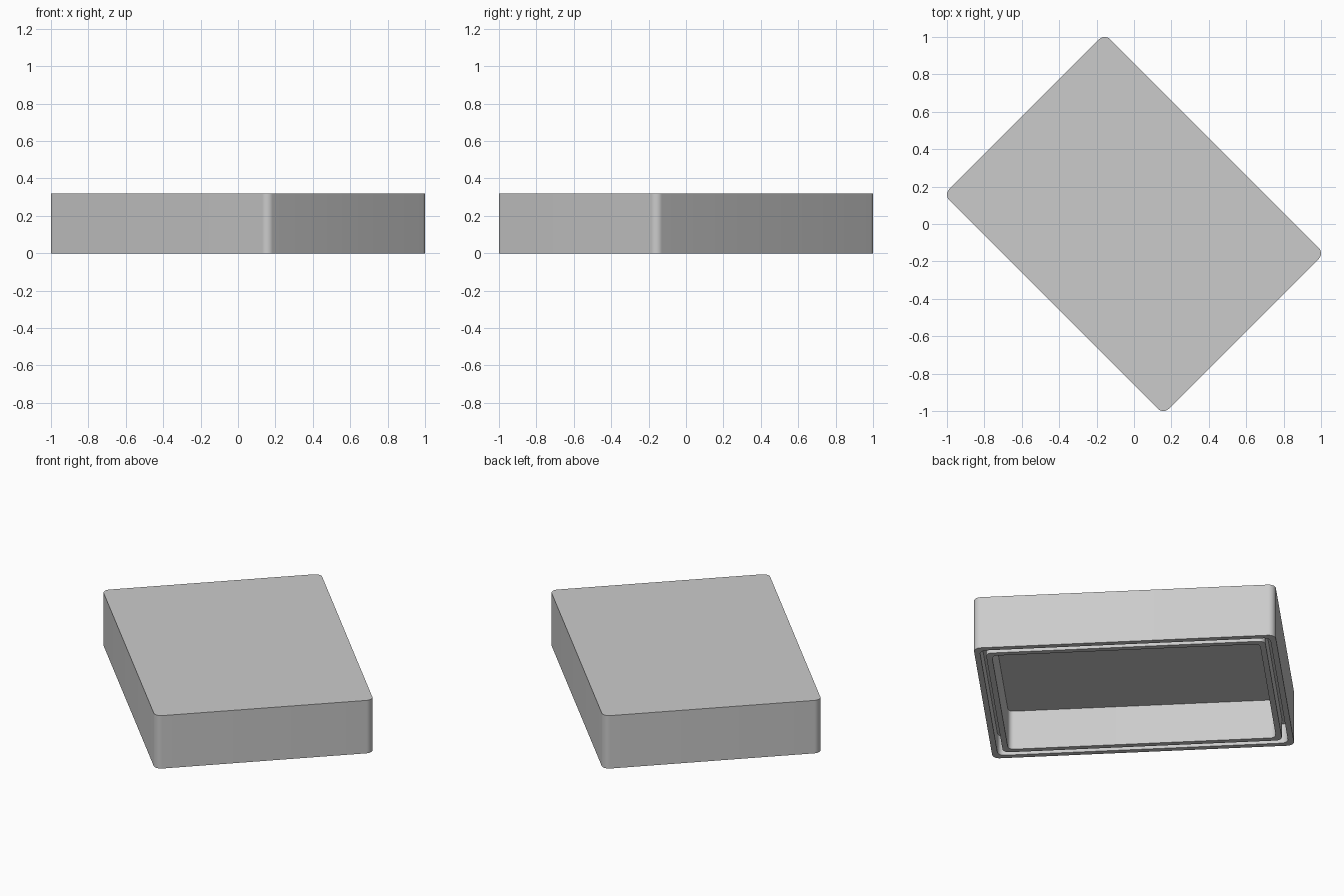
import bpy, bmesh, math

if "Cube" in bpy.data.objects:
    bpy.data.objects.remove(bpy.data.objects["Cube"])

HALF_LONG, HALF_SHORT, RADIUS = 0.83, 0.608, 0.04
HEIGHT, WALL, GROOVE_TOP, CEILING = 0.32, 0.031, 0.12, 0.24
ARC_STEPS = 8

grey = bpy.data.materials.new("light grey")
grey.use_nodes = True
colour = (0.6, 0.6, 0.6, 1)
grey.diffuse_color = colour
grey.node_tree.nodes["Principled BSDF"].inputs["Base Color"].default_value = colour


def rounded_ring(bm, inset, z):
    """Rounded rectangle of vertices, turned to stand on the diagonal."""
    radius = max(RADIUS - inset * 0.1, 0.02)
    turn = math.radians(-45)
    ring = []
    for quarter, (sx, sy) in enumerate([(1, 1), (-1, 1), (-1, -1), (1, -1)]):
        for step in range(ARC_STEPS + 1):
            angle = math.pi / 2 * (quarter + step / ARC_STEPS)
            u = sx * (HALF_LONG - inset - radius) + radius * math.cos(angle)
            v = sy * (HALF_SHORT - inset - radius) + radius * math.sin(angle)
            ring.append(bm.verts.new((u * math.cos(turn) - v * math.sin(turn),
                                      u * math.sin(turn) + v * math.cos(turn), z)))
    return ring


# Wall section: outer wall, groove, inner lip, cavity
section = [(0, HEIGHT), (0, 0), (WALL, 0), (WALL, GROOVE_TOP),
           (2 * WALL, GROOVE_TOP), (2 * WALL, 0), (3 * WALL, 0), (3 * WALL, CEILING)]

bm = bmesh.new()
rings = [rounded_ring(bm, inset, z) for inset, z in section]
for a, b in zip(rings, rings[1:]):
    for i in range(len(a)):
        j = (i + 1) % len(a)
        bm.faces.new((a[i], b[i], b[j], a[j]))

# Top panel and cavity ceiling
bm.faces.new(rings[0])
bm.faces.new(rings[-1])
bmesh.ops.recalc_face_normals(bm, faces=bm.faces)

mesh = bpy.data.meshes.new("grooved_lid")
bm.to_mesh(mesh)
bm.free()
mesh.materials.append(grey)
lid = bpy.data.objects.new("grooved_lid", mesh)
bpy.context.collection.objects.link(lid)
bpy.context.view_layer.objects.active = lid
lid.select_set(True)
bpy.ops.object.shade_smooth_by_angle(angle=math.radians(30))
